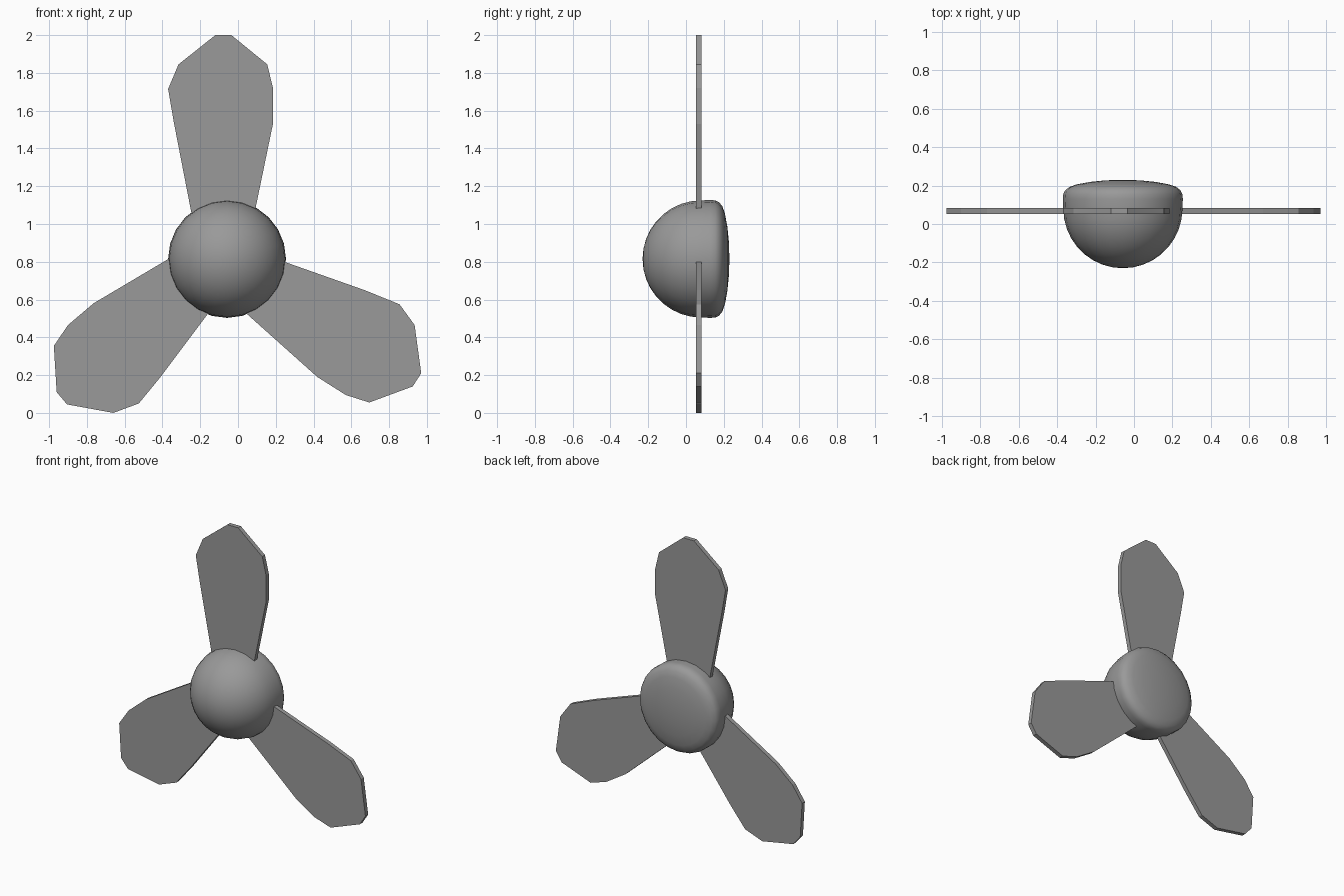
import bpy, bmesh, math

if "Cube" in bpy.data.objects:
    bpy.data.objects.remove(bpy.data.objects["Cube"])

grey = bpy.data.materials.new("grey_metal")
grey.diffuse_color = (0.32, 0.32, 0.32, 1)
grey.use_nodes = True
grey.node_tree.nodes["Principled BSDF"].inputs["Base Color"].default_value = grey.diffuse_color
CX, CZ, R, CY = -0.058, 0.815, 0.31, 0.08


def finish(bm, name):
    bmesh.ops.recalc_face_normals(bm, faces=bm.faces)
    me = bpy.data.meshes.new(name)
    bm.to_mesh(me)
    bm.free()
    me.materials.append(grey)
    ob = bpy.data.objects.new(name, me)
    bpy.context.collection.objects.link(ob)
    return ob


# Hub: domed nose and shallow rounded back, turned about the y axis
profile = [(R * math.sin(a), CY - R * math.cos(a))
           for a in (math.pi / 2 * i / 9 for i in range(10))]
profile[0] = (0, CY - R)
profile += [(0.312, 0.13), (0.310, 0.155), (0.300, 0.175), (0.278, 0.193),
            (0.24, 0.206), (0.17, 0.219), (0.09, 0.227), (0, 0.23)]
bm = bmesh.new()
pts = [bm.verts.new((CX + r, y, CZ)) for r, y in profile]
edges = [bm.edges.new(p) for p in zip(pts, pts[1:])]
bmesh.ops.spin(bm, geom=pts + edges, cent=(CX, 0, CZ), axis=(0, 1, 0),
               angle=2 * math.pi, steps=24, use_duplicate=False)
bmesh.ops.remove_doubles(bm, verts=bm.verts, dist=0.0005)
hub = finish(bm, "hub")
hub.data.shade_smooth()

# Blades: flat plates, each with its own hand-cut outline in x, z
outlines = {
    "top_blade": [(-0.245, 1.05), (-0.34, 1.54), (-0.37, 1.715), (-0.315, 1.845),
                  (-0.12, 2.0), (-0.035, 2.0), (0.155, 1.845), (0.185, 1.72),
                  (0.185, 1.53), (0.09, 1.07)],
    "right_blade": [(0.245, 0.80), (0.67, 0.65), (0.855, 0.575), (0.935, 0.465),
                    (0.97, 0.21), (0.925, 0.14), (0.695, 0.055), (0.57, 0.095),
                    (0.42, 0.19), (0.04, 0.53)],
    "left_blade": [(-0.36, 0.82), (-0.765, 0.58), (-0.9, 0.465), (-0.975, 0.355),
                   (-0.96, 0.11), (-0.905, 0.045), (-0.66, 0.0), (-0.525, 0.05),
                   (-0.41, 0.19), (-0.155, 0.53)],
}
for name, outline in outlines.items():
    bm = bmesh.new()
    face = bm.faces.new([bm.verts.new((x, 0.052, z)) for x, z in outline])
    ext = bmesh.ops.extrude_face_region(bm, geom=[face], use_keep_orig=True)
    bmesh.ops.translate(bm, vec=(0, 0.031, 0),
                        verts=[g for g in ext["geom"] if isinstance(g, bmesh.types.BMVert)])
    finish(bm, name)
